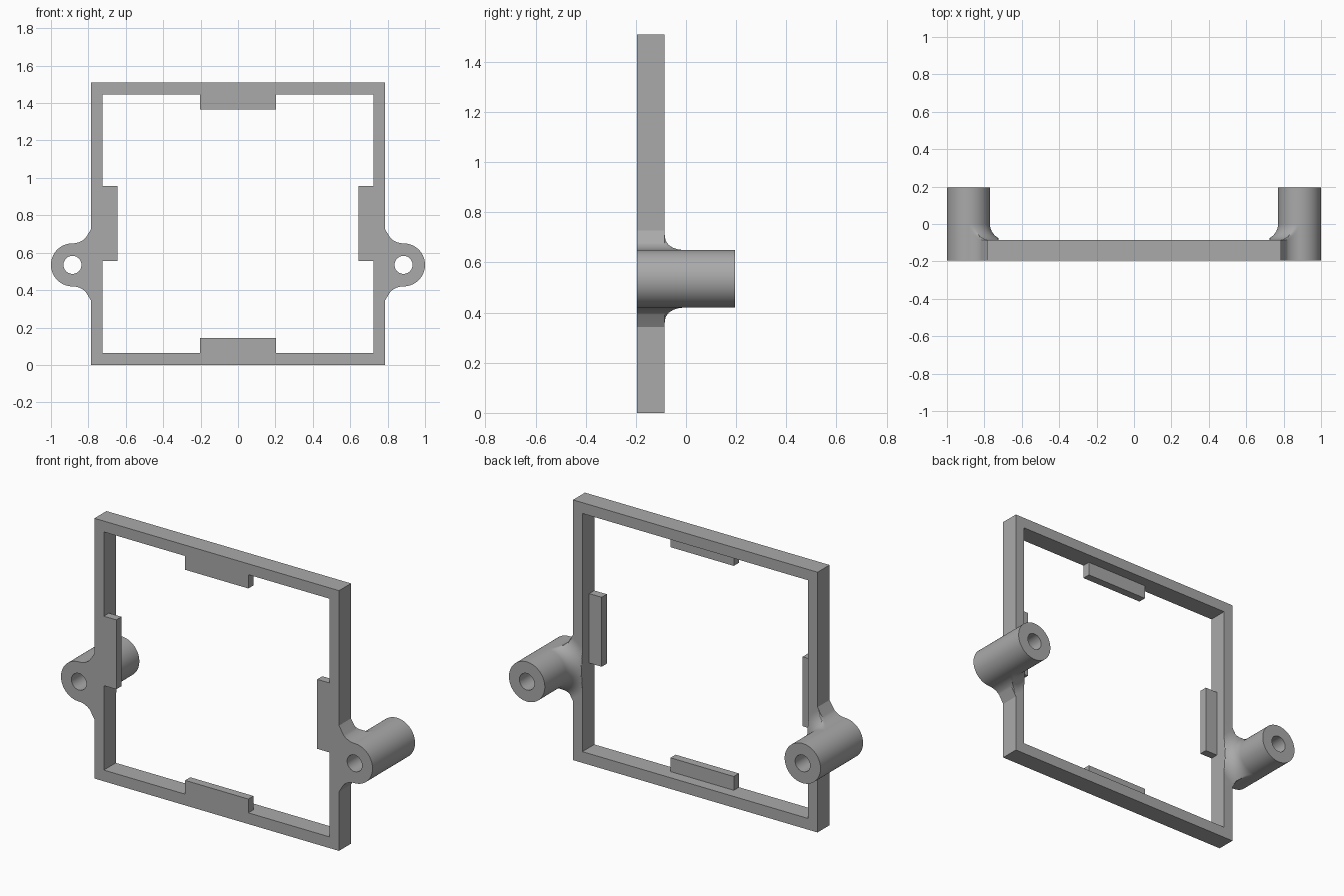
import bpy, bmesh
from math import sin, cos, pi, sqrt

cube = bpy.data.objects.get("Cube")
if cube:
    bpy.data.objects.remove(cube, do_unlink=True)

FRONT, BACK, POST_END = -0.195, -0.085, 0.195
HALF_W, HEIGHT = 0.785, 1.51
IN_X, IN_Z0, IN_Z1 = 0.725, 0.065, 1.447
POST_X, POST_Z, POST_R, HOLE_R = 0.885, 0.535, 0.115, 0.048
WEB_R, FLARE_R = 0.1, 0.085
STEPS = 180

grey = bpy.data.materials.new("plain grey")
grey.use_nodes = True
grey.diffuse_color = (0.4, 0.4, 0.4, 1)
grey.node_tree.nodes["Principled BSDF"].inputs["Base Color"].default_value = (0.4, 0.4, 0.4, 1)


def finish(name, bm):
    bmesh.ops.recalc_face_normals(bm, faces=bm.faces)
    mesh = bpy.data.meshes.new(name)
    bm.to_mesh(mesh)
    bm.free()
    mesh.materials.append(grey)
    obj = bpy.data.objects.new(name, mesh)
    bpy.context.collection.objects.link(obj)
    return obj


def box(name, x, y, z):
    bm = bmesh.new()
    bmesh.ops.create_cube(bm, size=2)
    for v in bm.verts:
        v.co = (x[v.co.x > 0], y[v.co.y > 0], z[v.co.z > 0])
    return finish(name, bm)


def combine(target, tool, operation):
    mod = target.modifiers.new(operation.lower(), "BOOLEAN")
    mod.operation, mod.object, mod.solver = operation, tool, "EXACT"
    bpy.context.view_layer.objects.active = target
    bpy.ops.object.modifier_apply(modifier=mod.name)
    bpy.data.objects.remove(tool, do_unlink=True)


def reach(angle):
    """Distance from the post axis to the outline of the bracket."""
    c, s = cos(angle), abs(sin(angle))
    if c > -1e-6:
        return POST_R
    rise = POST_R + WEB_R
    limit = min((POST_X - IN_X) / -c, rise / max(s, 1e-6))
    disc = (rise * s) ** 2 - rise ** 2 + WEB_R ** 2
    return rise * s - sqrt(disc) if disc >= 0 else limit


def post_bracket(name, side):
    # Rings as (depth, radius): web, flared root, post, then bore
    rings = [(FRONT, 1), (BACK, 1)]
    for i in range(11):
        a = pi / 2 * (1 - i / 10)
        rings.append((-FLARE_R * sin(a), POST_R + FLARE_R * (1 - cos(a))))
    rings += [(POST_END, POST_R), (POST_END, HOLE_R), (FRONT, HOLE_R)]
    bm = bmesh.new()
    loops = []
    for y, radius in rings:
        loop = []
        for i in range(STEPS):
            a = 2 * pi * i / STEPS
            r = min(radius, reach(a))
            loop.append(bm.verts.new((side * round(POST_X + r * cos(a), 5), round(y, 5),
                                      round(POST_Z + r * sin(a), 5))))
        loops.append(loop)
    for k, loop in enumerate(loops):
        after = loops[(k + 1) % len(loops)]
        for i in range(STEPS):
            j = (i + 1) % STEPS
            bm.faces.new((loop[i], loop[j], after[j], after[i]))
    bmesh.ops.remove_doubles(bm, verts=bm.verts, dist=2e-5)
    return finish(name, bm)


# Rectangular frame
frame = box("mounting_frame", (-HALF_W, HALF_W), (FRONT, BACK), (0, HEIGHT))
combine(frame, box("opening", (-IN_X, IN_X), (-0.4, 0.4), (IN_Z0, IN_Z1)), "DIFFERENCE")

# Side brackets with hollow posts
for side in (-1, 1):
    combine(frame, post_bracket("post_bracket", side), "UNION")

# Thin retaining tabs, flush with the front
TAB_Y = (FRONT, -0.148)
for z in ((0.03, 0.145), (1.367, 1.48)):
    combine(frame, box("tab", (-0.203, 0.203), TAB_Y, z), "UNION")
for x in ((-0.75, -0.645), (0.645, 0.75)):
    combine(frame, box("side_tab", x, TAB_Y, (0.555, 0.958)), "UNION")

# Smooth round surfaces, keep flat faces crisp
bpy.ops.object.select_all(action="DESELECT")
frame.select_set(True)
bpy.context.view_layer.objects.active = frame
bpy.ops.object.shade_smooth_by_angle(angle=0.5)
weighted = frame.modifiers.new("even_shading", "WEIGHTED_NORMAL")
weighted.keep_sharp = True
